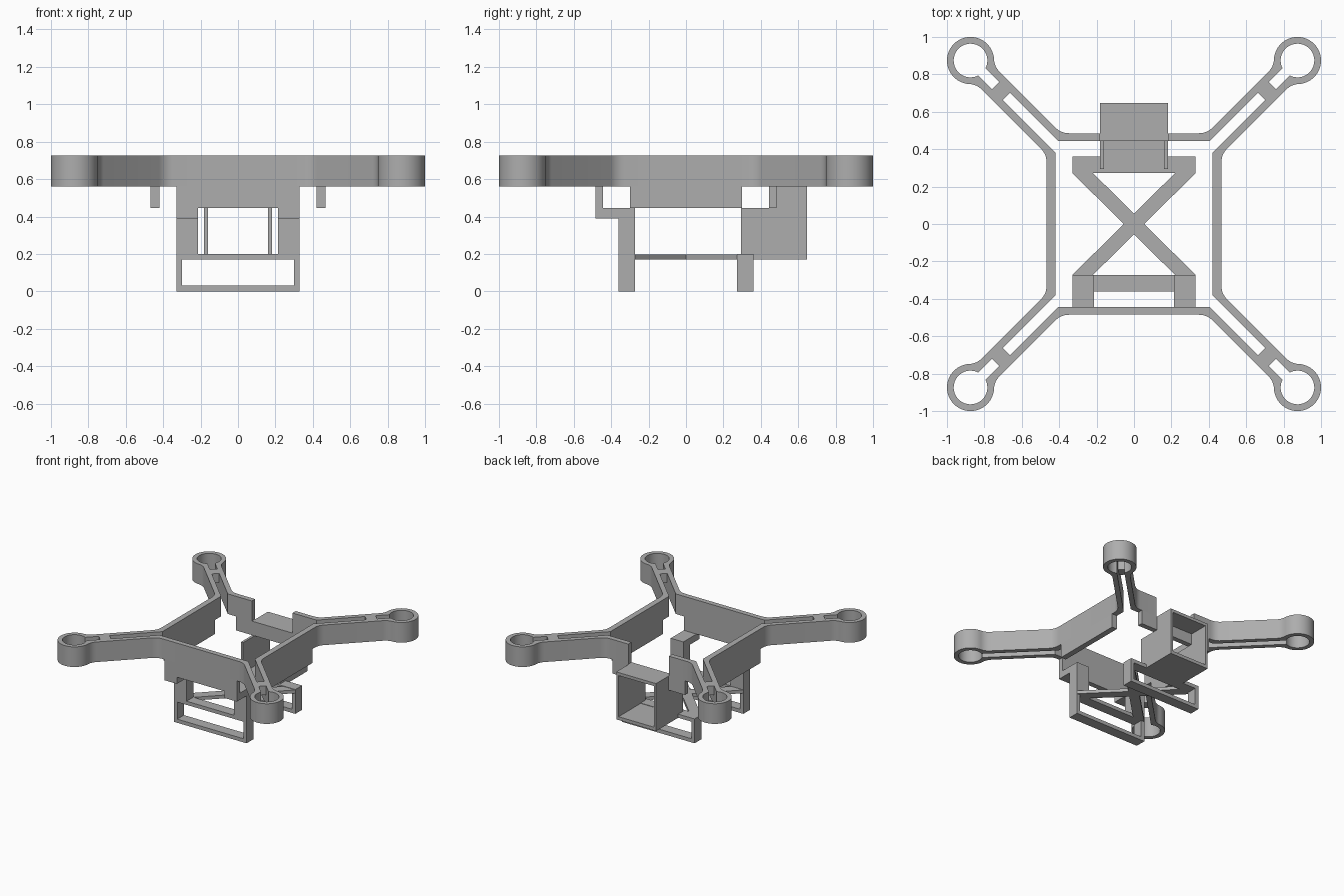
import bpy, bmesh, math
from mathutils import Vector

cube = bpy.data.objects.get("Cube")
if cube:
    bpy.data.objects.remove(cube)

grey = bpy.data.materials.new("plain_grey")
grey.use_nodes = True
grey.diffuse_color = (0.42, 0.42, 0.42, 1)
grey.node_tree.nodes["Principled BSDF"].inputs["Base Color"].default_value = (0.42, 0.42, 0.42, 1)


def prism(name, points, low, high, axis="z", smooth=False):
    """Extrude a closed outline along z, or a (y, z) / (x, z) outline along x / y."""
    place = {"z": lambda a, b, t: (a, b, t),
             "x": lambda a, b, t: (t, a, b),
             "y": lambda a, b, t: (a, t, b)}[axis]
    bm = bmesh.new()
    base = [bm.verts.new(place(a, b, low)) for a, b in points]
    top = [bm.verts.new(place(a, b, high)) for a, b in points]
    bm.faces.new(base)
    bm.faces.new(top)
    for i in range(len(points)):
        j = (i + 1) % len(points)
        bm.faces.new((base[i], base[j], top[j], top[i]))
    bmesh.ops.recalc_face_normals(bm, faces=bm.faces)
    mesh = bpy.data.meshes.new(name)
    bm.to_mesh(mesh)
    bm.free()
    mesh.materials.append(grey)
    obj = bpy.data.objects.new(name, mesh)
    bpy.context.collection.objects.link(obj)
    if smooth:
        bpy.ops.object.select_all(action="DESELECT")
        obj.select_set(True)
        bpy.context.view_layer.objects.active = obj
        bpy.ops.object.shade_smooth_by_angle(angle=math.radians(30))
    return obj


def box(name, x0, x1, y0, y1, z0, z1):
    return prism(name, [(x0, y0), (x1, y0), (x1, y1), (x0, y1)], z0, z1)


def arc(centre, radius, start, end, steps):
    return [centre + radius * Vector((math.cos(a), math.sin(a)))
            for a in (start + (end - start) * i / steps for i in range(steps + 1))]


def rounded(before, corner, after, cut, steps=6):
    """Soft bend that leaves a corner by the same length on both sides."""
    p = corner + (before - corner).normalized() * cut
    q = corner + (after - corner).normalized() * cut
    return [p.lerp(corner, t).lerp(corner.lerp(q, t), t)
            for t in (i / steps for i in range(steps + 1))]


# Frame dimensions
BOTTOM, TOP = 0.56, 0.725
SIDE_IN, SIDE_OUT = 0.42, 0.467
END_IN, END_OUT = 0.443, 0.485
RING = Vector((0.874, 0.874))
R_OUT, R_IN, FILLET = 0.126, 0.09, 0.1
ARM, SLOT = 0.067, 0.028
ROOT2 = math.sqrt(2)


def arm_outline(start_x):
    """Quarter frame in the +x +y corner: end wall, arm, motor ring, side wall."""
    along = math.sqrt((R_OUT + FILLET) ** 2 - (ARM + FILLET) ** 2)
    diag = Vector((1, 1)) / ROOT2
    perp = Vector((-1, 1)) / ROOT2
    fillet = RING - diag * along + perp * (ARM + FILLET)
    touch = math.atan2(*(fillet - RING).yx)
    swing = arc(fillet, FILLET, math.radians(-45), touch - math.pi, 8)
    if swing[-1].x > RING.x or abs((swing[-1] - RING).length - R_OUT) > 0.01:
        swing = arc(fillet, FILLET, math.radians(-45), touch + math.pi, 8)
    mirror = [Vector((p.y, p.x)) for p in reversed(swing)]
    # the ring runs clockwise between both fillets
    ring = arc(RING, R_OUT, touch, math.pi / 2 - touch, 40)[1:-1]
    offset = ARM * ROOT2
    end_corner = Vector((END_OUT - offset, END_OUT))
    side_corner = Vector((SIDE_OUT, SIDE_OUT - offset))
    outline = [Vector((start_x, END_OUT))]
    outline += rounded(outline[0], end_corner, swing[0], 0.045)
    outline += swing + ring + mirror
    outline += rounded(mirror[-1], side_corner, Vector((SIDE_OUT, 0)), 0.045)
    outline += [Vector((SIDE_OUT, 0)), Vector((SIDE_IN, 0))]
    # inner side: slot up to the motor hole and back
    gap = SLOT * ROOT2
    mouth = math.asin(SLOT / R_IN)
    entry = math.radians(225)
    outline.append(Vector((SIDE_IN, SIDE_IN - gap)))
    outline += arc(RING, R_IN, entry + mouth, entry + math.tau - mouth, 40)
    outline += [Vector((END_IN - gap, END_IN)), Vector((start_x, END_IN))]
    return outline


# Four arms with motor rings; the back wall leaves a gap for the holder
for end, sy, start in (("front", -1, 0), ("back", 1, 0.185)):
    for side, sx in (("left", 1), ("right", -1)):
        pts = [(p.x * sx, p.y * sy) for p in arm_outline(start)]
        prism(f"{end}_{side}_arm", pts, BOTTOM, TOP, smooth=True)
        # Short bridge across the arm slot
        near, far, w = 0.683, 0.74, SLOT * ROOT2 / 2 + 0.004
        bridge = [(near - w, near + w), (far - w, far + w), (far + w, far - w), (near + w, near - w)]
        prism(f"{end}_{side}_bridge", [(x * sx, y * sy) for x, y in bridge], 0.65, TOP)

# Skirts hanging below the frame walls
SKIRT = 0.445
box("front_skirt", -0.33, 0.33, -END_OUT, -END_IN, SKIRT, BOTTOM)
box("back_skirt", -0.33, 0.33, END_IN, END_OUT, SKIRT, BOTTOM)
for side, sx in (("left", 1), ("right", -1)):
    box(f"{side}_skirt", sx * SIDE_IN, sx * SIDE_OUT, -0.3, 0.3, SKIRT, BOTTOM)

    # Bent hangers from the front skirt down to the landing frame
    hanger = [(-END_OUT, 0.39), (-0.36, 0.39), (-0.36, 0.2),
              (-0.273, 0.2), (-0.273, SKIRT), (-END_OUT, SKIRT)]
    prism(f"{side}_hanger", hanger, sx * 0.215, sx * 0.33, axis="x")

    # Diagonal bars of the cross brace
    bar = [(-0.33, -0.273), (-0.22, -0.273), (0.33, 0.273), (0.22, 0.273)]
    prism(f"{side}_brace", [(x * sx, y) for x, y in bar], 0.17, 0.197)

    # Holder side wall, stepped down at the front
    wall = [(0.295, 0.17), (0.647, 0.17), (0.647, BOTTOM),
            (END_IN, BOTTOM), (END_IN, SKIRT), (0.295, SKIRT)]
    prism(f"{side}_holder_wall", wall, sx * 0.16, sx * 0.181, axis="x")

# Holder floor and roof
box("holder_floor", -0.16, 0.16, 0.295, 0.647, 0.17, 0.197)
box("holder_roof", -0.16, 0.16, END_IN, 0.647, 0.535, BOTTOM)

# Landing frames with one wide window each
for end, y0, y1 in (("front", -0.36, -0.273), ("back", 0.273, 0.36)):
    box(f"{end}_foot", -0.33, 0.33, y0, y1, 0, 0.03)
    box(f"{end}_crossbar", -0.33, 0.33, y0, y1, 0.17, 0.2)
    for side, sx in (("left", 1), ("right", -1)):
        box(f"{end}_{side}_post", sx * 0.3, sx * 0.33, y0, y1, 0.03, 0.17)
